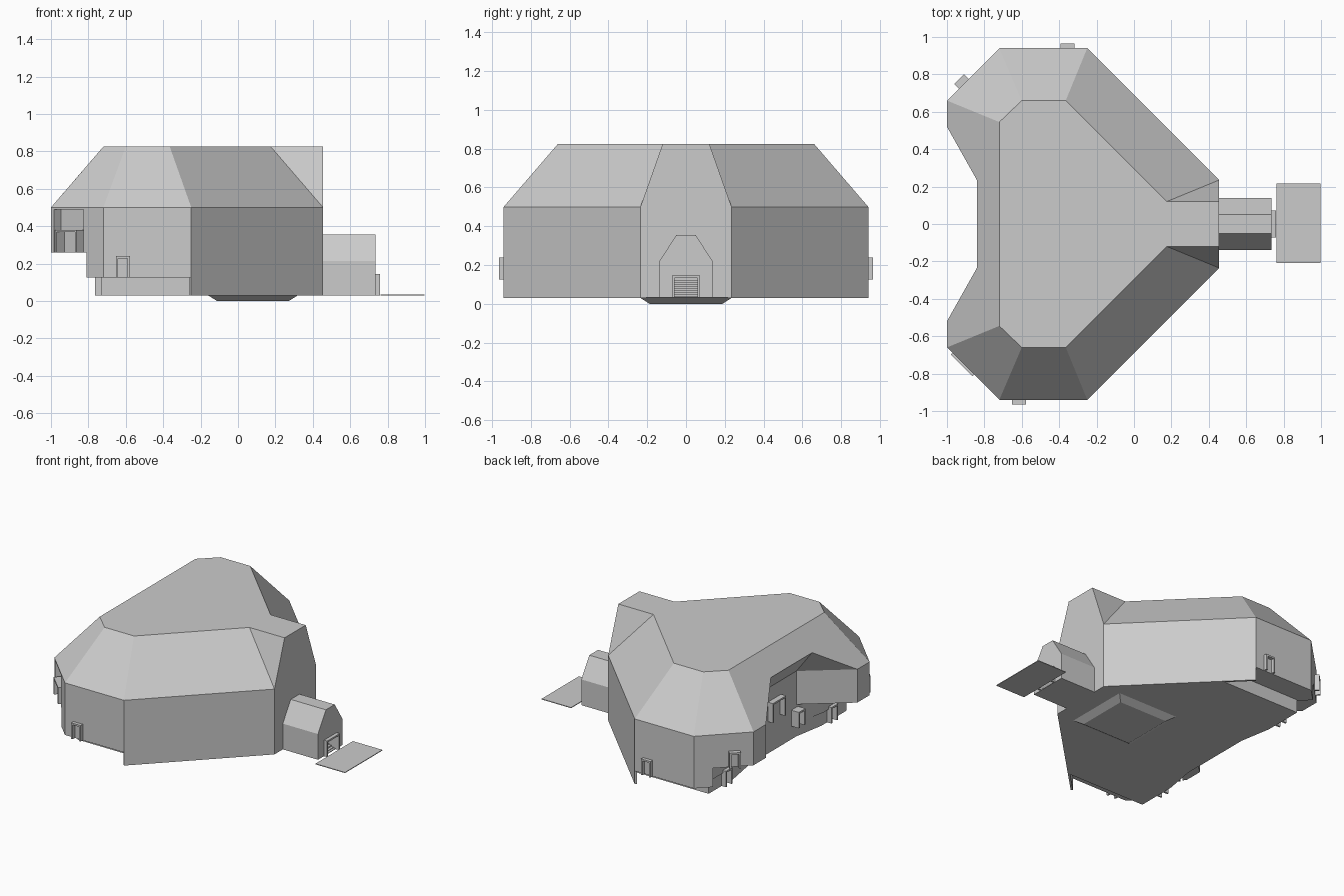
import bpy, bmesh
from math import radians
from mathutils import Matrix, Vector

cube = bpy.data.objects.get("Cube")
if cube:
    bpy.data.objects.remove(cube)

grey = bpy.data.materials.new("light_grey")
grey.use_nodes = True
grey.diffuse_color = (0.6, 0.6, 0.6, 1)
grey.node_tree.nodes["Principled BSDF"].inputs["Base Color"].default_value = (0.6, 0.6, 0.6, 1)


def finish(name, bm):
    bmesh.ops.recalc_face_normals(bm, faces=bm.faces)
    mesh = bpy.data.meshes.new(name)
    bm.to_mesh(mesh)
    bm.free()
    mesh.materials.append(grey)
    obj = bpy.data.objects.new(name, mesh)
    bpy.context.collection.objects.link(obj)
    return obj


def extrude(name, points, direction):
    """Solid made by sweeping a flat polygon along a direction."""
    bm = bmesh.new()
    face = bm.faces.new([bm.verts.new(p) for p in points])
    top = bmesh.ops.extrude_face_region(bm, geom=[face], use_keep_orig=True)
    moved = [v for v in top["geom"] if isinstance(v, bmesh.types.BMVert)]
    bmesh.ops.translate(bm, verts=moved, vec=direction)
    return finish(name, bm)


def storey(name, half, z0, z1):
    """Solid from a half plan mirrored across y = 0."""
    plan = half + [(x, -y) for x, y in reversed(half)]
    return extrude(name, [(x, y, z0) for x, y in plan], (0, 0, z1 - z0))


def add_box(bm, centre, size, matrix=Matrix()):
    bmesh.ops.create_cube(bm, size=1, matrix=matrix @ Matrix.Translation(centre)
                          @ Matrix.Diagonal((*size, 1)))


def box(name, centre, size, matrix=Matrix()):
    bm = bmesh.new()
    add_box(bm, centre, size, matrix)
    return finish(name, bm)


def place(x, y, z, angle):
    return Matrix.Translation((x, y, z)) @ Matrix.Rotation(radians(angle), 4, "Z")


def door_frame(name, x, y, z, angle, width=0.075, height=0.115, depth=0.06):
    """Two posts, a lintel and a back panel; local +x points out of the wall."""
    bm = bmesh.new()
    m = place(x, y, z, angle)
    post = 0.012
    for side in (-1, 1):
        add_box(bm, (0, side * (width - post) / 2, height / 2), (depth, post, height), m)
    add_box(bm, (0, 0, height - post / 2), (depth, width - 2 * post, post), m)
    return finish(name, bm)


def cut(target, cutter):
    cutter.hide_render = True
    cutter.hide_viewport = True
    cutter.display_type = "WIRE"
    mod = target.modifiers.new("opening", "BOOLEAN")
    mod.operation = "DIFFERENCE"
    mod.solver = "EXACT"
    mod.object = cutter


# Three stepped storeys, each reaching further west
lower = [(0.455, 0.235), (-0.095, 0.785), (-0.73, 0.785), (-0.73, 0.5), (-0.69, 0.27)]
middle = [(0.455, 0.235), (-0.25, 0.94), (-0.72, 0.94), (-0.81, 0.85),
          (-0.74, 0.78), (-0.74, 0.5), (-0.69, 0.27)]
upper = [(0.455, 0.235), (-0.25, 0.94), (-0.72, 0.94), (-1, 0.66), (-1, 0.52), (-0.69, 0.27)]
storey("lower_storey", lower, 0.03, 0.125)
storey("middle_storey", middle, 0.125, 0.26)
upper_walls = storey("upper_storey", upper, 0.26, 0.5)

# Long diagonal walls running down to the lowest level
for side, label in ((1, "back"), (-1, "front")):
    extrude(label + "_diagonal_wall",
            [(0.455, side * 0.235, 0.03), (-0.25, side * 0.94, 0.03),
             (-0.26, side * 0.93, 0.03), (0.445, side * 0.225, 0.03)], (0, 0, 0.1))

# Hipped roof, half modelled and mirrored
EAVE, TOP, PEAK = 0.5, 0.825, 0.686
corners = {
    "east": (0.455, 0.235, EAVE), "east_mid": (0.455, 0, EAVE),
    "north_e": (-0.25, 0.94, EAVE), "north_w": (-0.72, 0.94, EAVE),
    "west_n": (-1, 0.66, EAVE), "west_s": (-1, 0.52, EAVE),
    "notch": (-0.84, 0.235, PEAK), "notch_mid": (-0.84, 0, PEAK),
    "inner": (-0.69, 0.27, EAVE), "inner_mid": (-0.69, 0, EAVE),
    "top_e": (0.455, 0.12, TOP), "top_mid": (0.455, 0, TOP), "top_bend": (0.175, 0.12, TOP),
    "top_ne": (-0.365, 0.66, TOP), "top_nw": (-0.6, 0.66, TOP),
    "top_w": (-0.72, 0.545, TOP), "top_w_mid": (-0.72, 0, TOP),
}
panels = [
    "east north_e top_ne top_bend", "east top_bend top_e",
    "north_e north_w top_nw top_ne", "north_w west_n top_w top_nw",
    "west_n west_s notch notch_mid top_w_mid top_w",
    "top_mid top_e top_bend top_ne top_nw top_w top_w_mid",
    "east_mid east top_e top_mid",
    "west_s inner notch", "notch inner inner_mid notch_mid",
]
bm = bmesh.new()
verts = {key: bm.verts.new(co) for key, co in corners.items()}
for panel in panels:
    bm.faces.new([verts[key] for key in panel.split()])
for v in list(bm.verts):
    v.index = -1
copy = bmesh.ops.duplicate(bm, geom=bm.verts[:] + bm.edges[:] + bm.faces[:])
for v in copy["geom"]:
    if isinstance(v, bmesh.types.BMVert):
        v.co.y = -v.co.y
bmesh.ops.remove_doubles(bm, verts=bm.verts, dist=0.0005)
bmesh.ops.holes_fill(bm, edges=[e for e in bm.edges if e.is_boundary], sides=0)
finish("roof", bm)

# Tapered pit under the floor
bm = bmesh.new()
add_box(bm, (0.08, 0, 0.015), (0.48, 0.47, 0.03))
for v in bm.verts:
    if v.co.z < 0.01:
        v.co.x = 0.08 + (v.co.x - 0.08) * 0.8
        v.co.y *= 0.8
finish("foundation_pit", bm)

# Gabled entrance porch with a doorway, stairs and landing
profile = [(0.14, 0.03), (0.14, 0.215), (0.05, 0.355)]
profile += [(-y, z) for y, z in reversed(profile)]
porch = extrude("entrance_porch", [(0.45, y, z) for y, z in profile], (0.285, 0, 0))
cut(porch, box("doorway_cutter", (0.65, 0, 0.085), (0.22, 0.125, 0.1)))
door_frame("entrance_frame", 0.74, 0, 0.03, 0, 0.145, 0.115, 0.04)
bm = bmesh.new()
for i in range(9):
    add_box(bm, (0.71 - 0.018 * i, 0, 0.035 + 0.005 * i), (0.018, 0.12, 0.01 + 0.01 * i))
finish("entrance_stairs", bm)
box("landing_slab", (0.88, 0.005, 0.0325), (0.235, 0.425, 0.005))

# Recessed bay in the front west corner
cut(upper_walls, box("corner_recess_cutter", (0, 0, 0.11), (0.1, 0.22, 0.24),
                     place(-0.905, -0.755, 0.26, 225)))
door_frame("corner_recess_frame", -0.9, -0.735, 0.26, 225, 0.165, 0.12, 0.06)

# Door frames around the outside
door_frame("back_door", -0.355, 0.935, 0.125, 90)
door_frame("front_door", -0.615, -0.935, 0.125, 270)
door_frame("back_corner_door", -0.913, 0.753, 0.26, 135)
door_frame("notch_door", -0.7, -0.02, 0.26, 180, 0.15, 0.14)
door_frame("notch_side_door", -0.72, -0.25, 0.125, 180)
for side, label in ((1, "back"), (-1, "front")):
    door_frame(label + "_west_door", -0.735, side * 0.6, 0.03, 180)
